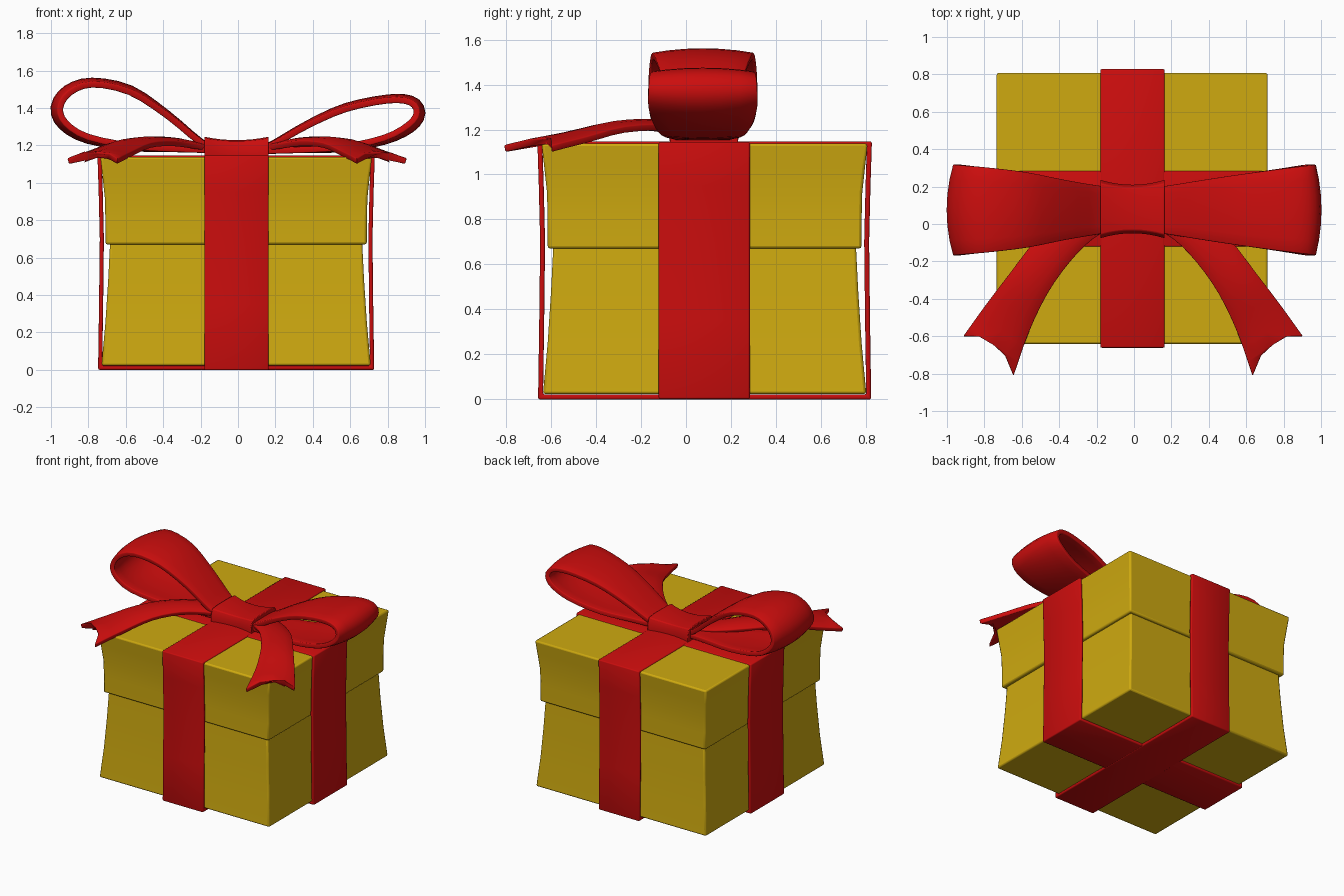
import bpy
import math
from mathutils import Vector

if "Cube" in bpy.data.objects:
    bpy.data.objects.remove(bpy.data.objects["Cube"], do_unlink=True)

CX, CY = -0.01, 0.083


def material(name, color):
    m = bpy.data.materials.new(name)
    m.use_nodes = True
    m.diffuse_color = color
    m.node_tree.nodes["Principled BSDF"].inputs["Base Color"].default_value = color
    return m


YELLOW = material("golden yellow paper", (0.62, 0.40, 0.005, 1))
RED = material("red ribbon", (0.60, 0.004, 0.004, 1))


def smooth(rows, steps=3):
    """Catmull-Rom interpolation of control tuples."""
    pts = [Vector(r) for r in rows]
    ext = [2 * pts[0] - pts[1]] + pts + [2 * pts[-1] - pts[-2]]
    out = []
    for i in range(len(pts) - 1):
        a, b, c, d = ext[i:i + 4]
        for k in range(steps):
            t = k / steps
            out.append(0.5 * (2 * b + (c - a) * t + (2 * a - 5 * b + 4 * c - d) * t * t
                              + (3 * b - a - 3 * c + d) * t ** 3))
    return out + [pts[-1]]


def grid(name, rows, mat, wrap_u=False, wrap_v=False, caps=False, thick=0, bevel=0.01):
    """Quad grid through rows of points, optionally capped, thickened and beveled."""
    n, m = len(rows), len(rows[0])
    faces = [(i * m + j, i * m + (j + 1) % m, (i + 1) % n * m + (j + 1) % m, (i + 1) % n * m + j)
             for i in range(n if wrap_u else n - 1) for j in range(m if wrap_v else m - 1)]
    if caps:
        faces += [tuple(reversed(range(m))), tuple(range((n - 1) * m, n * m))]
    mesh = bpy.data.meshes.new(name)
    mesh.from_pydata([tuple(p) for row in rows for p in row], [], faces)
    mesh.materials.append(mat)
    obj = bpy.data.objects.new(name, mesh)
    bpy.context.collection.objects.link(obj)
    if thick:
        sol = obj.modifiers.new("thickness", "SOLIDIFY")
        sol.thickness, sol.offset, sol.use_even_offset = thick, 0, True
    if bevel:
        bev = obj.modifiers.new("soft edges", "BEVEL")
        bev.width, bev.segments, bev.angle_limit = bevel, 2, math.radians(50)
    bpy.ops.object.select_all(action="DESELECT")
    obj.select_set(True)
    bpy.context.view_layer.objects.active = obj
    bpy.ops.object.shade_smooth_by_angle(angle=math.radians(35))
    return obj


def square_loft(name, levels):
    corners = [(-1, -1), (1, -1), (1, 1), (-1, 1)]
    rows = [[(CX + h * a, CY + h * b, z) for a, b in corners] for z, h in levels]
    return grid(name, rows, YELLOW, wrap_v=True, caps=True, bevel=0.012)


# Box and flared lid
square_loft("box_body", [(0.022, 0.72), (0.25, 0.699), (0.48, 0.684), (0.72, 0.672)])
square_loft("box_lid", [(0.67, 0.699), (0.8, 0.699), (0.92, 0.702), (1.03, 0.714), (1.138, 0.726)])


# Flat ribbons wrapped around the box
def wrap(name, along_x, centre, half, lift):
    top = 1.134 + lift
    side = [(0.727, 0.011 - lift), (0.722, 0.35), (0.718, 0.7), (0.724, 0.95), (0.73, top)]
    loop = side + [(-a, z) for a, z in reversed(side)]
    rows = []
    for a, z in loop:
        if along_x:
            rows.append([(CX + a, centre - half, z), (CX + a, centre + half, z)])
        else:
            rows.append([(centre - half, CY + a * 1.005, z), (centre + half, CY + a * 1.005, z)])
    grid(name, rows, RED, wrap_u=True, thick=0.022, bevel=0.008)


wrap("side_to_side_ribbon", True, 0.081, 0.203, 0)
wrap("front_to_back_ribbon", False, -0.008, 0.172, 0.002)


# Bow loops: path values are x, z, half width, outward bulge
def bow_loop(name, path):
    pts = smooth(path)
    sign = 1 if pts[4].x > 0 else -1
    rows = []
    for i, p in enumerate(pts):
        d = pts[min(i + 1, len(pts) - 1)] - pts[max(i - 1, 0)]
        nrm = Vector((-d.y, d.x)).normalized() * sign
        row = []
        for k in range(7):
            t = k / 3 - 1
            b = p.w * (1 - t * t)
            row.append((p.x + nrm.x * b, 0.075 + t * p.z, p.y + nrm.y * b))
        rows.append(row)
    grid(name, rows, RED, thick=0.034, bevel=0.006)


bow_loop("right_bow_loop", [
    (-0.1, 1.175, 0.12, 0), (-0.2, 1.215, 0.13, 0.005), (-0.38, 1.36, 0.16, 0.01),
    (-0.58, 1.485, 0.2, 0.02), (-0.78, 1.525, 0.225, 0.02), (-0.9, 1.48, 0.235, 0.03),
    (-0.95, 1.4, 0.24, 0.035), (-0.92, 1.32, 0.24, 0.03), (-0.8, 1.245, 0.225, 0.02),
    (-0.55, 1.195, 0.185, 0.01), (-0.3, 1.18, 0.14, 0), (-0.1, 1.175, 0.12, 0)])
bow_loop("left_bow_loop", [
    (0.1, 1.17, 0.12, 0), (0.19, 1.205, 0.13, 0.005), (0.38, 1.31, 0.16, 0.01),
    (0.58, 1.395, 0.19, 0.015), (0.8, 1.44, 0.22, 0.015), (0.92, 1.43, 0.235, 0.02),
    (0.955, 1.375, 0.24, 0.03), (0.91, 1.31, 0.24, 0.03), (0.78, 1.24, 0.22, 0.02),
    (0.55, 1.19, 0.185, 0.01), (0.3, 1.175, 0.14, 0), (0.1, 1.17, 0.12, 0)])


# Bow tails with a notched end: inner x, y, outer x, y, height
TAIL = [(0.08, 0.0, 0.1, 0.14, 1.18), (0.22, -0.08, 0.3, 0.08, 1.195),
        (0.34, -0.2, 0.5, -0.07, 1.21), (0.46, -0.37, 0.66, -0.27, 1.2),
        (0.56, -0.58, 0.79, -0.44, 1.155), (0.64, -0.81, 0.905, -0.6, 1.115)]


def bow_tail(name, sign):
    pts = []
    for k in range(5):
        pts.append(smooth([(a + (c - a) * k / 4, b + (d - b) * k / 4, z)
                           for a, b, c, d, z in TAIL]))
    last = len(pts[0]) - 1
    rows = []
    for i in range(last + 1):
        row = []
        for k in range(5):
            p = pts[k][i].copy()
            t = k / 2 - 1
            p.z += 0.022 * (1 - t * t) * min(1, i / 4)
            if i == last:
                p += Vector((-0.03, 0.075, 0.012)) * (1 - t * t)
            row.append((CX / 2 + sign * p.x, p.y, p.z))
        rows.append(row)
    grid(name, rows, RED, thick=0.032, bevel=0.006)


bow_tail("right_bow_tail", -1)
bow_tail("left_bow_tail", 1)

# Pinched knot in the middle of the bow
rows = []
for k in range(9):
    t = k / 4 - 1
    hy, top = 0.127 + 0.026 * t * t, 1.228 + 0.018 * t * t
    section = [(-1, 0), (1, 0), (1.02, 0.55), (0.9, 0.93), (0.5, 1), (-0.5, 1), (-0.9, 0.93), (-1.02, 0.55)]
    rows.append([(-0.008 + 0.172 * t, 0.08 + a * hy, 1.13 + b * (top - 1.13)) for a, b in section])
grid("bow_knot", rows, RED, wrap_v=True, caps=True, bevel=0.006)
